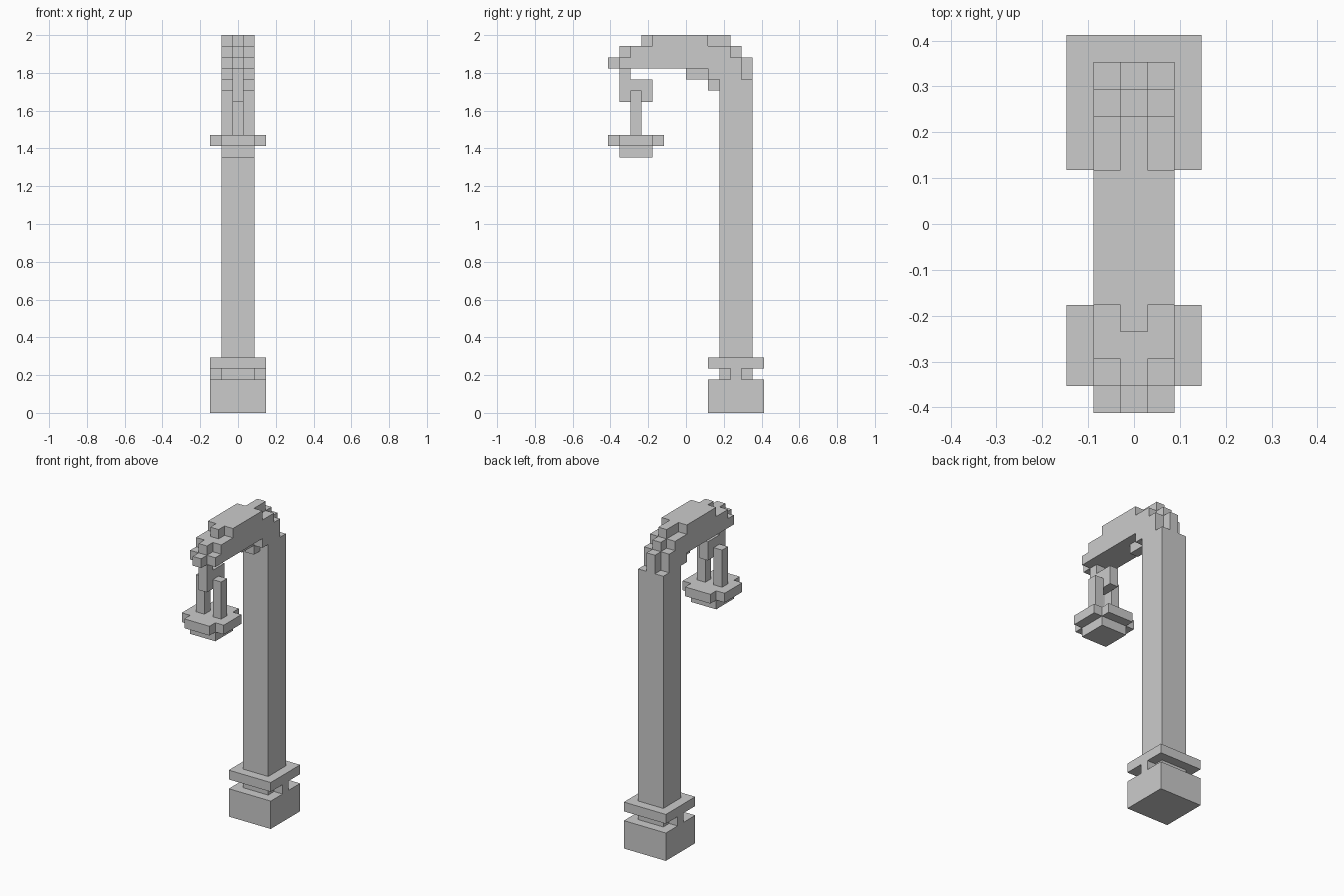
import bpy, bmesh

if "Cube" in bpy.data.objects:
    bpy.data.objects.remove(bpy.data.objects["Cube"])

V = 2 / 34                       # edge of one block
def P(x, y, z):                  # block grid -> world
    return ((x - 2.5) * V, (y - 7) * V, z * V)


def finish(name, bm):
    bmesh.ops.recalc_face_normals(bm, faces=bm.faces)
    me = bpy.data.meshes.new(name)
    bm.to_mesh(me)
    bm.free()
    ob = bpy.data.objects.new(name, me)
    bpy.context.collection.objects.link(ob)
    return ob


def extrude(name, pts, to_grid, depth):
    """Extrude a closed outline between the two depth values."""
    bm = bmesh.new()
    a, b = depth
    face = bm.faces.new([bm.verts.new(P(*to_grid(u, v, a))) for u, v in pts])
    res = bmesh.ops.extrude_face_region(bm, geom=[face])
    shift = [q - p for p, q in zip(P(*to_grid(0, 0, a)), P(*to_grid(0, 0, b)))]
    verts = [g for g in res["geom"] if isinstance(g, bmesh.types.BMVert)]
    bmesh.ops.translate(bm, verts=verts, vec=shift)
    return finish(name, bm)


def side(name, pts, x):          # outline in (y, z), extruded along x
    return extrude(name, pts, lambda u, v, d: (d, u, v), x)


def plan(name, pts, z):          # outline in (x, y), extruded along z
    return extrude(name, pts, lambda u, v, d: (u, v, d), z)


def box(name, x, y, z):
    return plan(name, [(x[0], y[0]), (x[1], y[0]), (x[1], y[1]), (x[0], y[1])], z)


# Foot: block, cross ribs and collar
box("base_block", (0, 5), (9, 14), (0, 3))
box("base_collar", (0, 5), (9, 14), (4, 5))
for s, x in (("left", (0, 1)), ("right", (4, 5))):
    box(f"base_rib_{s}", x, (11, 12), (3, 4))

# Post and curved arm in one stepped outline
side("post_and_arm", [(10, 3), (13, 3), (13, 30), (12, 30), (12, 32), (11, 32),
                      (11, 33), (9, 33), (9, 34), (4, 34), (4, 33), (2, 33),
                      (2, 32), (1, 32), (1, 31), (9, 31), (9, 30), (10, 30)], (1, 4))

# Narrow centre ridge filling the steps of the arm
ridge = [((0, 1), (31, 32)), ((1, 2), (32, 33)), ((3, 4), (33, 34)),
         ((9, 11), (33, 34)), ((11, 12), (32, 33)), ((12, 13), (30, 32))]
for i, (y, z) in enumerate(ridge):
    box(f"arm_ridge_{i + 1}", (2, 3), y, z)

# Bracket under the arm
side("arm_bracket", [(7, 30), (9, 30), (9, 29), (10, 29), (10, 30), (9, 30.0),
                     (9, 31), (7, 31)][:2] + [(9, 31), (7, 31)], (2, 3))
box("arm_bracket_lower", (2, 3), (9, 10), (29, 30))

# Hanging hook, two hangers and the lamp
side("lamp_hook", [(1, 28), (4, 28), (4, 30), (2, 30), (2, 31), (1, 31)], (2, 3))
for s, x in (("left", (1, 2)), ("right", (3, 4))):
    box(f"lamp_hanger_{s}", x, (2, 3), (25, 29))
plan("lamp_shade", [(1, 0), (4, 0), (4, 1), (5, 1), (5, 4), (4, 4),
                    (4, 5), (1, 5), (1, 4), (0, 4), (0, 1), (1, 1)], (24, 25))
box("lamp_bottom", (1, 4), (1, 4), (23, 24))
